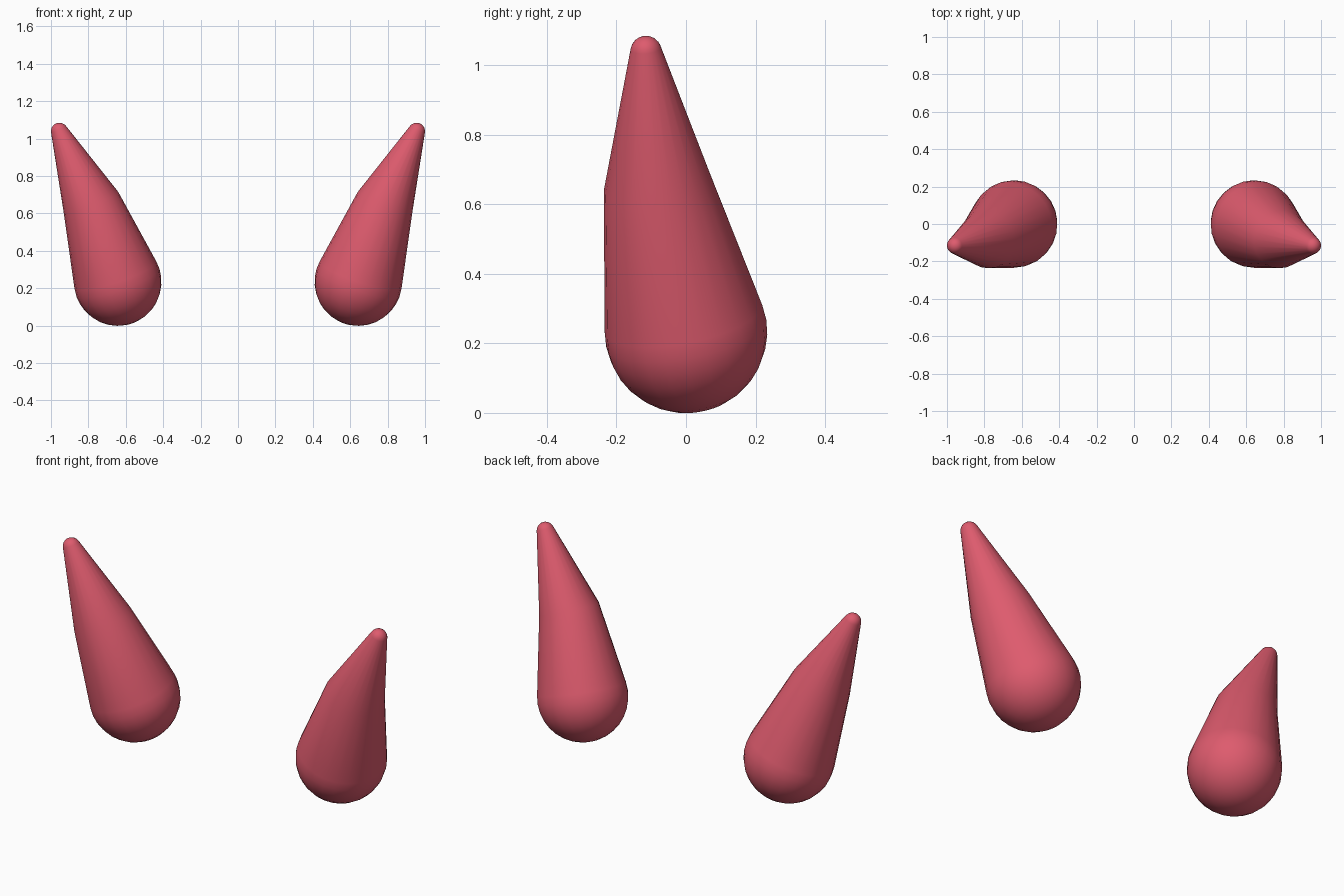
import bpy, bmesh, math
from mathutils import Vector

if "Cube" in bpy.data.objects:
    bpy.data.objects.remove(bpy.data.objects["Cube"])

SIDES = 24

red = bpy.data.materials.new("rose red")
red.diffuse_color = (0.73, 0.105, 0.155, 1)
red.use_nodes = True
red.node_tree.nodes["Principled BSDF"].inputs["Base Color"].default_value = red.diffuse_color


def build_horn(name, side):
    # three centres with radii: round base, bend, small round tip
    base, bend, tip = (Vector((x * side, y, z)) for x, y, z in
                       ((0.643, 0, 0.233), (0.783, -0.08, 0.65), (0.955, -0.115, 1.04)))
    r_base, r_bend, r_tip = 0.234, 0.156, 0.045
    low, high = bend - base, tip - bend
    d_low, d_high = low.normalized(), high.normalized()
    a_low = math.asin((r_base - r_bend) / low.length)
    a_high = math.asin((r_bend - r_tip) / high.length)

    # rings as (centre, direction, radius), caps end where the cone is tangent
    rings = []
    n = 9
    for i in range(1, n + 1):
        a = -math.pi / 2 + (a_low + math.pi / 2) * i / n
        rings.append((base + d_low * r_base * math.sin(a), d_low, r_base * math.cos(a)))
    rings.append((bend + d_low * 0.01, (d_low + d_high).normalized(), r_bend))
    n = 5
    for i in range(n):
        a = a_high + (math.pi / 2 - a_high) * i / n
        rings.append((tip + d_high * r_tip * math.sin(a), d_high, r_tip * math.cos(a)))

    bm = bmesh.new()
    loops = []
    for centre, d, r in rings:
        u = Vector((0, 1, 0)).cross(d).normalized()
        v = d.cross(u)
        loops.append([bm.verts.new(centre + r * (u * math.cos(t) + v * math.sin(t)))
                      for t in (2 * math.pi * k / SIDES for k in range(SIDES))])
    bottom = bm.verts.new(base - d_low * r_base)
    top = bm.verts.new(tip + d_high * r_tip)
    for k in range(SIDES):
        j = (k + 1) % SIDES
        for a, b in zip(loops, loops[1:]):
            bm.faces.new((a[k], a[j], b[j], b[k]))
        bm.faces.new((bottom, loops[0][j], loops[0][k]))
        bm.faces.new((top, loops[-1][k], loops[-1][j]))
    bmesh.ops.recalc_face_normals(bm, faces=bm.faces)
    for f in bm.faces:
        f.smooth = True
    mesh = bpy.data.meshes.new(name)
    bm.to_mesh(mesh)
    bm.free()
    mesh.materials.append(red)
    bpy.context.collection.objects.link(bpy.data.objects.new(name, mesh))


# mirrored pair of horns
build_horn("right_horn", 1)
build_horn("left_horn", -1)
